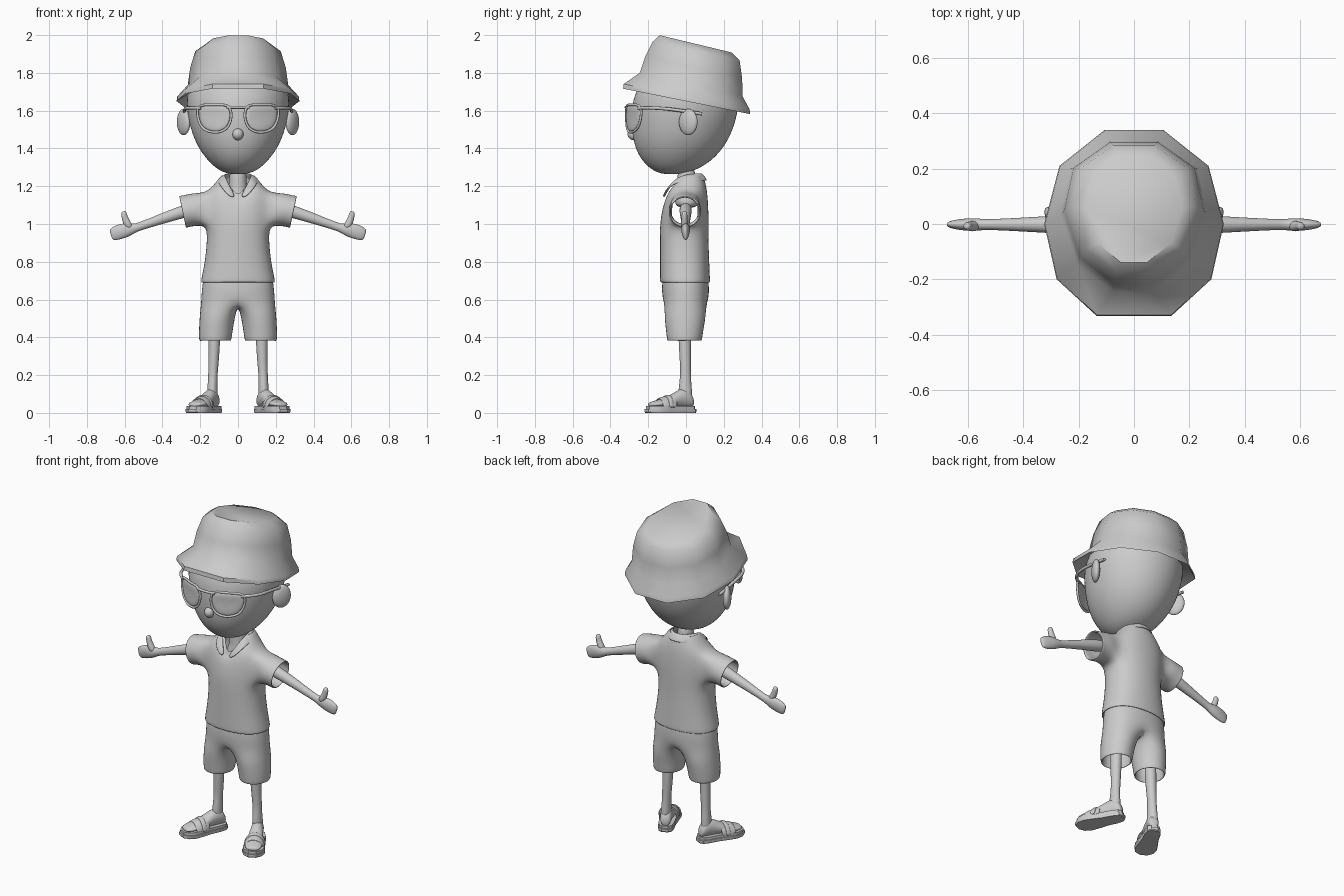
import bpy, bmesh
from math import sin, cos, pi, radians
from mathutils import Vector as V

if "Cube" in bpy.data.objects:
    bpy.data.objects.remove(bpy.data.objects["Cube"])


def add_mesh(name, lofts, caps=True, closed=True, mirror=False, thick=0, sub=2, angle=None):
    """Skin lists of rings; welded seams let several lofts form one surface."""
    bm = bmesh.new()
    for rings, skip in lofts:
        rows = [[bm.verts.new(p) for p in r] for r in rings]
        for i in range(len(rows) - 1):
            n = len(rows[i])
            for j in range(n if closed else n - 1):
                if (i, j) not in skip:
                    k = (j + 1) % n
                    bm.faces.new((rows[i][j], rows[i][k], rows[i + 1][k], rows[i + 1][j]))
        if caps:
            bm.faces.new(rows[0][::-1])
            bm.faces.new(rows[-1])
    bmesh.ops.remove_doubles(bm, verts=bm.verts, dist=1e-5)
    bmesh.ops.recalc_face_normals(bm, faces=bm.faces)
    me = bpy.data.meshes.new(name)
    bm.to_mesh(me)
    bm.free()
    ob = bpy.data.objects.new(name, me)
    bpy.context.collection.objects.link(ob)
    if mirror:
        ob.modifiers.new("mirror", 'MIRROR')
    if thick:
        m = ob.modifiers.new("thickness", 'SOLIDIFY')
        m.thickness = thick
    if sub:
        m = ob.modifiers.new("smooth", 'SUBSURF')
        m.levels = m.render_levels = sub
    shade(ob, angle)
    return ob


def shade(ob, angle=None):
    bpy.ops.object.select_all(action='DESELECT')
    ob.select_set(True)
    bpy.context.view_layer.objects.active = ob
    if angle:
        bpy.ops.object.shade_smooth_by_angle(angle=radians(angle))
    else:
        bpy.ops.object.shade_smooth()


def ring(c, u, v, n=8, start=0, p=2):
    """Superellipse section, enlarged to offset subdivision shrinkage."""
    k = 6 / (4 + 2 * cos(2 * pi / n))
    s = lambda t: (1 if t > 0 else -1) * abs(t) ** (2 / p)
    a = [start + 2 * pi * j / n for j in range(n)]
    return [V(c) + V(u) * k * s(cos(t)) + V(v) * k * s(sin(t)) for t in a]


def level(z, rx, yf, yb, n=12, cx=0, start=0, p=2):
    """Horizontal section from half width and front/back y."""
    return ring((cx, (yf + yb) / 2, z), (rx, 0, 0), (0, (yb - yf) / 2, 0), n, start, p)


def ball(name, c, r, rot=0, mirror=False):
    bm = bmesh.new()
    bmesh.ops.create_uvsphere(bm, u_segments=24, v_segments=16, radius=1)
    for v in bm.verts:
        x, y, z = (v.co[i] * r[i] for i in range(3))
        v.co = V(c) + V((x * cos(rot) - y * sin(rot), x * sin(rot) + y * cos(rot), z))
    me = bpy.data.meshes.new(name)
    bm.to_mesh(me)
    bm.free()
    ob = bpy.data.objects.new(name, me)
    bpy.context.collection.objects.link(ob)
    if mirror:
        ob.modifiers.new("mirror", 'MIRROR')
    shade(ob)


def wire(name, pts, r, cyclic=False):
    cu = bpy.data.curves.new(name, 'CURVE')
    cu.dimensions = '3D'
    cu.bevel_depth, cu.bevel_resolution, cu.use_fill_caps = r, 2, True
    for sx in (1, -1):
        s = cu.splines.new('NURBS')
        s.points.add(len(pts) - 1)
        for q, (x, y, z) in zip(s.points, pts):
            q.co = (sx * x, y, z, 1)
        s.order_u, s.use_cyclic_u, s.use_endpoint_u = 3, cyclic, not cyclic
    ob = bpy.data.objects.new(name, cu)
    bpy.context.collection.objects.link(ob)


# Head, nose, ears, neck
head = [(1.263, .04, -.12, -.04), (1.28, .095, -.17, .04), (1.32, .145, -.22, .115),
        (1.38, .195, -.26, .18), (1.46, .237, -.283, .232), (1.56, .264, -.288, .268),
        (1.66, .275, -.284, .281), (1.76, .25, -.235, .265), (1.86, .17, -.14, .2)]
add_mesh("head", [([level(*h, n=16) for h in head], ())])
ball("nose", (0, -.273, 1.475), (.03, .036, .032))
ball("ear", (.288, .012, 1.54), (.024, .056, .07), radians(-32), True)
add_mesh("neck", [([level(1.08, .09, -.07, .08), level(1.16, .055, -.05, .06),
                    level(1.2, .045, -.045, .05), level(1.32, .045, -.045, .05)], ())])

# Bucket hat: ten-sided tilted rings
BRIM = [(.107, .34), (.27, .21), (.325, 0), (.28, -.2), (.135, -.333)]
CROWN = [(.09, .3), (.23, .2), (.266, .035), (.205, -.145), (.075, -.245)]


def hat_ring(pts, z, slope, sx=1, sy=1, dy=0):
    half = [V((x * sx, y * sy + dy, z - slope * (y * sy + dy))) for x, y in pts]
    return half + [V((-p.x, p.y, p.z)) for p in reversed(half)]


add_mesh("hat", [([hat_ring(CROWN, 1.70, .2, .97, .97), hat_ring(BRIM, 1.65, .2),
                   hat_ring(BRIM, 1.675, .2, .99, .99), hat_ring(CROWN, 1.744, .23),
                   hat_ring(CROWN, 1.84, .22, .95, .94, .015),
                   hat_ring(CROWN, 1.927, .21, .85, .845, .03),
                   hat_ring(CROWN, 1.966, .24, .65, .7, .033)], ())], sub=0, angle=42)

# Sunglasses wrapped on a parabola
wrap = lambda x, z, d=0: V((x, -.318 + 1.75 * x * x + d, z))
LENS = [(.04, 1.605), (.06, 1.63), (.125, 1.63), (.19, 1.63), (.214, 1.61), (.212, 1.56),
        (.19, 1.508), (.145, 1.487), (.095, 1.487), (.055, 1.51), (.036, 1.56)]
grow = lambda k, d: [wrap(.125 + (x - .125) * k, 1.565 + (z - 1.565) * k, d) for x, z in LENS]
add_mesh("lens", [([grow(.6, .008), grow(.97, .008), grow(.97, -.004), grow(.6, -.006)], ())], mirror=True)
wire("lens_frame", grow(1.02, 0), .007, True)
wire("glasses_bridge", [wrap(0, 1.617), wrap(.025, 1.618), wrap(.06, 1.618)], .008)
wire("glasses_temple", [(.195, -.25, 1.613), (.265, -.205, 1.617), (.285, -.06, 1.607), (.285, .085, 1.583)], .009)

# Shirt: torso rings with sleeves growing out of side openings
torso = [level(*t, p=2.3) for t in [
    (.69, .196, -.137, .127), (.72, .19, -.137, .125), (.80, .174, -.137, .122),
    (.90, .163, -.137, .118), (.985, .163, -.137, .118), (1.075, .175, -.13, .118),
    (1.165, .165, -.115, .112), (1.215, .12, -.095, .103), (1.262, .085, -.06, .088)]]
for row, z in zip((5, 6, 7, 8), (1.04, 1.09, 1.115, 1.14)):
    torso[row][9].z = z
torso[8][9].y = -.112
for k in (8, 10):
    torso[8][k].z = 1.215
    torso[7][k].z = 1.185
shirt = [(torso, {(r, c) for r in (4, 5) for c in (0, 11, 5, 6)})]
for sx in (1, -1):
    edge = [torso[r][k] for r, k in [(4, 11), (4, 0), (4, 1), (5, 1), (6, 1), (6, 0), (6, 11), (5, 11)]]
    cuffs = [edge] + [ring((x, -.006, z), (0, r, 0), (.21 * r, 0, .978 * r), 8, radians(225))
                      for x, z, r in [(.225, 1.078, .087), (.275, 1.068, .084), (.293, 1.064, .087)]]
    shirt.append(([[V((sx * p.x, p.y, p.z)) for p in r] for r in cuffs], ()))
add_mesh("shirt", shirt, caps=False, thick=.012)

# Open collar
top = [(.008, -.118, 1.145), (.04, -.095, 1.2), (.07, -.045, 1.258), (.075, .02, 1.27), (.045, .075, 1.274), (0, .085, 1.274)]
low = [(.035, -.13, 1.14), (.078, -.115, 1.18), (.108, -.062, 1.222), (.112, .02, 1.232), (.06, .108, 1.232), (0, .118, 1.232)]
add_mesh("collar", [([top, low], ())], caps=False, closed=False, mirror=True, thick=.012)

# Shorts: hips splitting into two legs
hips = [level(*h, p=2.3) for h in [(.73, .178, -.12, .115), (.66, .19, -.128, .122), (.585, .193, -.122, .118)]]
shorts = [(hips, ())]
for sx in (1, -1):
    split = [hips[2][k] for k in (9, 10, 11, 0, 1, 2, 3)] + [V((0, 0, .56))]
    legs = [split] + [level(z, rx, yf, yb, 8, cx, radians(-135)) for z, cx, rx, yf, yb in
                      [(.51, .11, .093, -.115, .105), (.42, .119, .088, -.103, .088), (.38, .121, .085, -.1, .084)]]
    shorts.append(([[V((sx * p.x, p.y, p.z)) for p in r] for r in legs], ()))
add_mesh("shorts", shorts, caps=False, thick=.012)

# Arms with mitten hands and thumbs
arm = [(.2, 1.09, .036, .036), (.3, 1.063, .031, .033), (.42, 1.022, .024, .026), (.52, .987, .019, .021),
       (.55, .977, .02, .023), (.585, .97, .024, .037), (.63, .958, .02, .04), (.662, .946, .014, .034), (.674, .942, .007, .025)]
add_mesh("arm", [([ring((x, -.002, z), (0, ry, 0), (.28 * rz, 0, .96 * rz)) for x, z, ry, rz in arm], ())], mirror=True)
thumb = [(.57, .975, .018), (.588, 1.005, .019), (.6, 1.035, .015), (.604, 1.056, .015), (.606, 1.068, .008)]
add_mesh("thumb", [([ring((x, -.008, z), (r, 0, -.3 * r), (0, r, 0)) for x, z, r in thumb], ())], mirror=True)

# Legs
leg = [(.46, .125, .034, -.042, .03), (.36, .126, .03, -.038, .026), (.26, .13, .027, -.032, .026),
       (.2, .133, .024, -.029, .025), (.13, .136, .026, -.04, .03), (.06, .137, .03, -.04, .036)]
add_mesh("leg", [([level(z, rx, yf, yb, 10, cx) for z, cx, rx, yf, yb in leg], ())], mirror=True)

# Feet and sandals, turned outwards
D, W = V((sin(radians(27)), -cos(radians(27)), 0)), V((cos(radians(27)), sin(radians(27)), 0))
at = lambda t, w, z: V((.135, 0, 0)) + D * t + W * w + V((0, 0, z))
foot = [(-.042, .016, .035, .07), (-.03, .03, .028, .1), (0, .034, .028, .135), (.05, .036, .028, .12),
        (.1, .045, .028, .088), (.16, .05, .028, .07), (.2, .044, .03, .06), (.218, .025, .034, .052)]
add_mesh("foot", [([ring(at(t, 0, (a + b) / 2), W * w, V((0, 0, (b - a) / 2))) for t, w, a, b in foot], ())], mirror=True)
half = [(-.053, .018), (-.038, .038), (0, .046), (.06, .048), (.12, .058), (.17, .064), (.21, .052), (.235, .022)]
sole = lambda k, z: [at(.09 + (t - .09) * k, w * k, z) for t, w in half] + [at(.09 + (t - .09) * k, -w * k, z) for t, w in reversed(half)]
add_mesh("sandal_sole", [([sole(.97, 0), sole(1, .005), sole(1, .02), sole(.95, .021), sole(.95, .037)], ())],
         mirror=True, sub=0, angle=35)
arch = lambda t, w, h: [at(t, w * cos(pi * i / 8), .028 + h * sin(pi * i / 8)) for i in range(9)]
add_mesh("sandal_strap", [([arch(.075, .054, .072), arch(.115, .058, .064), arch(.165, .061, .052)], ()),
                          ([arch(.1, .062, .072), arch(.128, .064, .066)], ())],
         caps=False, closed=False, mirror=True, thick=.01)
